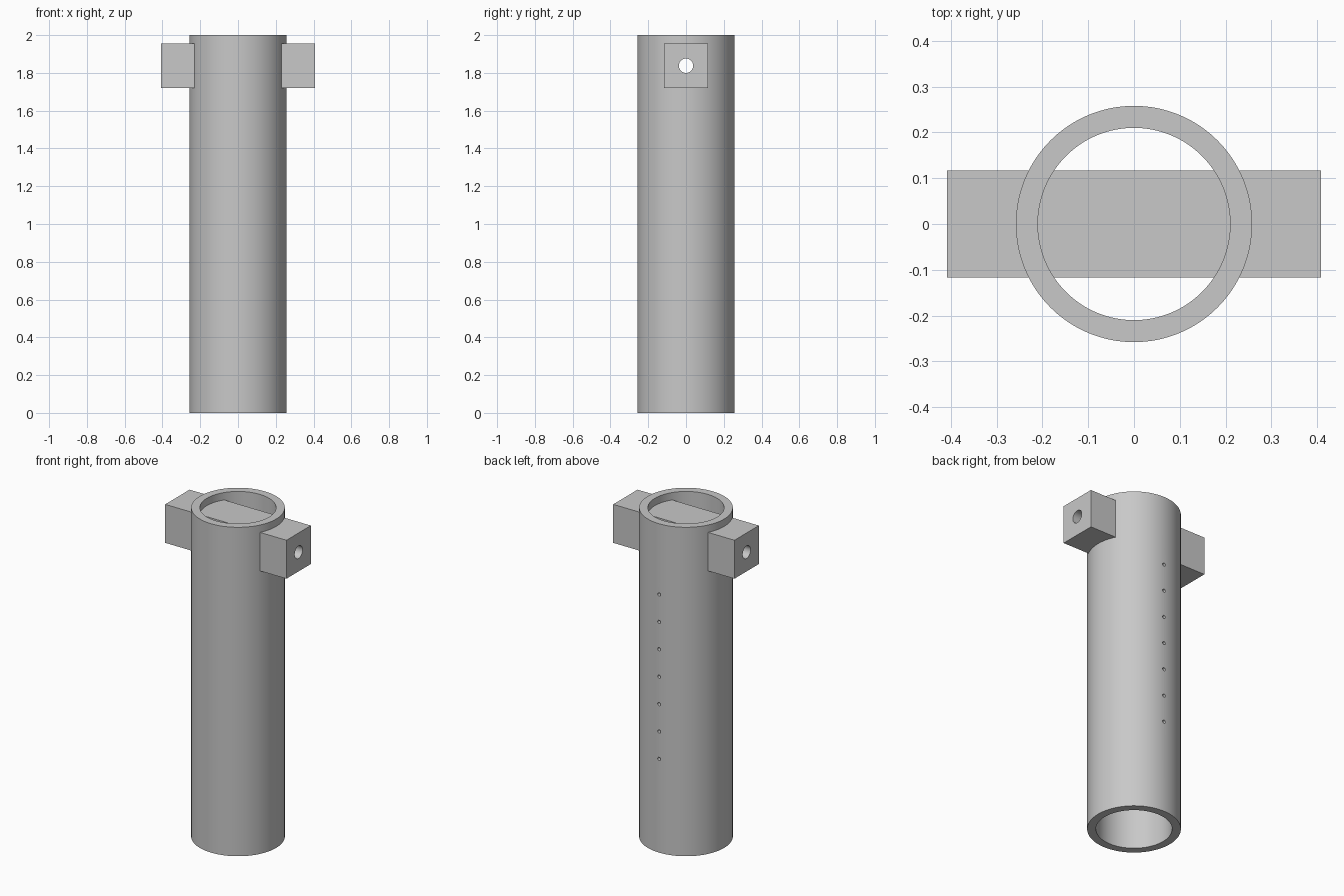
import bpy
import math

if "Cube" in bpy.data.objects:
    bpy.data.objects.remove(bpy.data.objects["Cube"], do_unlink=True)

HEIGHT = 2.0
OUTER_RADIUS, INNER_RADIUS = 0.258, 0.21
BAR_HALF_LENGTH, BAR_SIDE, BAR_Z = 0.408, 0.234, 1.838
BORE_RADIUS, PINHOLE_RADIUS = 0.038, 0.01

grey = bpy.data.materials.new("plain grey")
grey.use_nodes = True
colour = (0.58, 0.58, 0.58, 1)
grey.diffuse_color = colour
grey.node_tree.nodes["Principled BSDF"].inputs["Base Color"].default_value = colour


def cylinder(name, radius, depth, location, rotation=(0, 0, 0), sides=128):
    bpy.ops.mesh.primitive_cylinder_add(
        vertices=sides, radius=radius, depth=depth, location=location, rotation=rotation)
    obj = bpy.context.object
    obj.name = name
    obj.data.materials.append(grey)
    return obj


def combine(target, other, operation):
    """Apply a boolean to the target and remove the helper."""
    mod = target.modifiers.new(operation.title(), "BOOLEAN")
    mod.operation = operation
    mod.solver = "EXACT"
    mod.object = other
    bpy.ops.object.select_all(action="DESELECT")
    bpy.context.view_layer.objects.active = target
    target.select_set(True)
    bpy.ops.object.modifier_apply(modifier=mod.name)
    bpy.data.objects.remove(other, do_unlink=True)


# Hollow upright tube
middle = (0, 0, HEIGHT / 2)
tube = cylinder("tube_with_crossbar", OUTER_RADIUS, HEIGHT, middle)
combine(tube, cylinder("tube_cutter", INNER_RADIUS, HEIGHT + 0.2, middle), "DIFFERENCE")

# Square crossbar passing through the upper tube
bpy.ops.mesh.primitive_cube_add(size=1, location=(0, 0, BAR_Z))
bar = bpy.context.object
bar.name = "crossbar"
bar.scale = (2 * BAR_HALF_LENGTH, BAR_SIDE, BAR_SIDE)
bar.data.materials.append(grey)
combine(tube, bar, "UNION")

# Round bore along the crossbar
bore = cylinder("bore_cutter", BORE_RADIUS, 1, (0, 0, BAR_Z), (0, math.pi / 2, 0), 48)
combine(tube, bore, "DIFFERENCE")

# Row of pinholes through the back wall
for i in range(7):
    pin = cylinder("pinhole_cutter", PINHOLE_RADIUS, 0.2,
                   (0, OUTER_RADIUS, 0.57 + i / 6), (math.pi / 2, 0, 0), 24)
    combine(tube, pin, "DIFFERENCE")

bpy.ops.object.select_all(action="DESELECT")
tube.select_set(True)
bpy.context.view_layer.objects.active = tube
bpy.ops.object.shade_smooth_by_angle(angle=math.radians(30))
